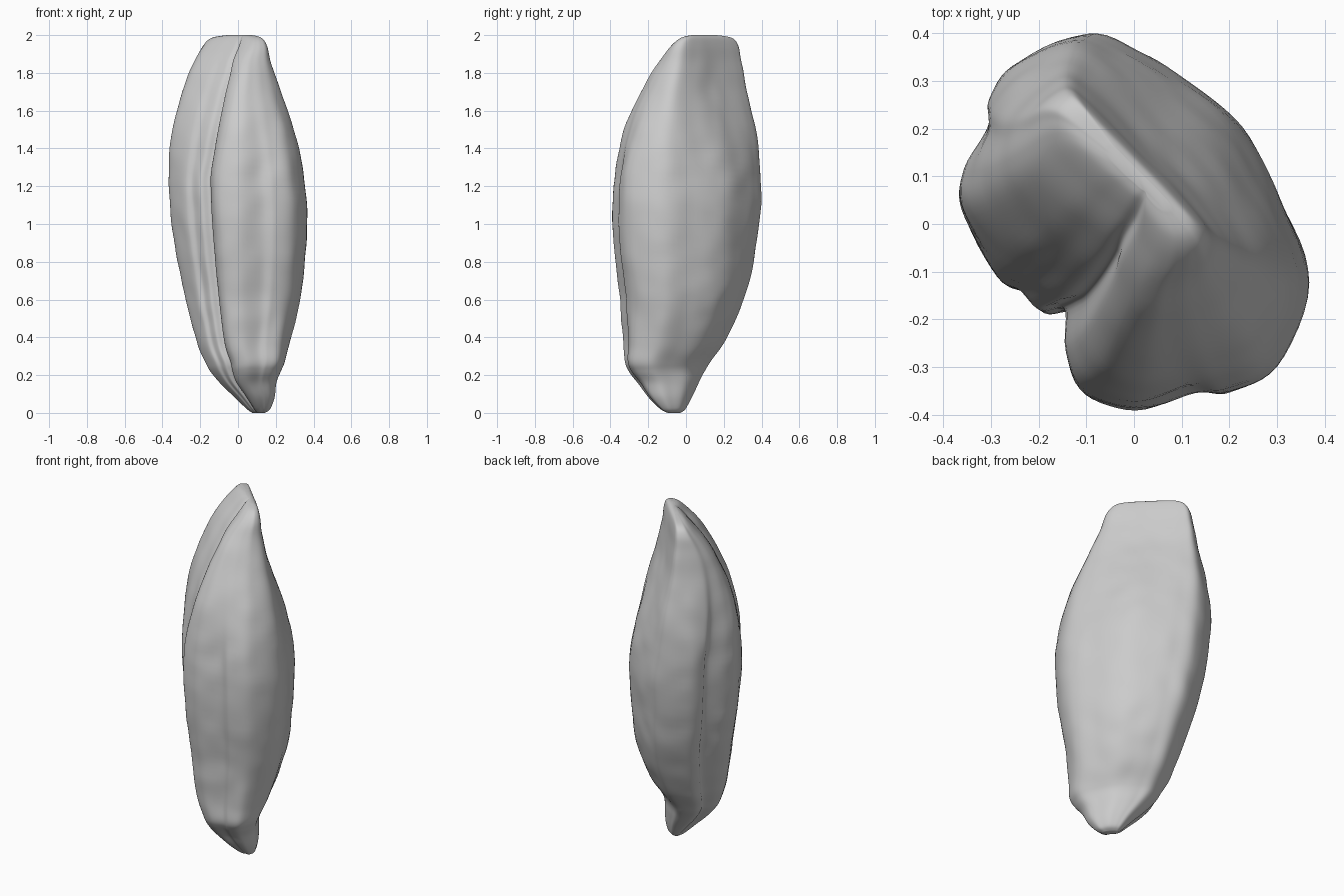
import bpy, bmesh, math
from mathutils import Vector, noise

# Remove the default cube
cube = bpy.data.objects.get("Cube")
if cube:
    bpy.data.objects.remove(cube, do_unlink=True)

# Husk colour
husk = bpy.data.materials.new("husk_grey")
husk.use_nodes = True
grey = (0.6, 0.6, 0.6, 1)
husk.diffuse_color = grey
husk.node_tree.nodes["Principled BSDF"].inputs["Base Color"].default_value = grey

# Cross-section along the thickness (u) and width (v) of the grain:
# the inner husk with its shallow furrow, then the outer husk wrapped round it
belly_section = [
    (-.23, .03), (-.265, -.01), (-.265, -.07), (-.28, -.13), (-.235, -.28),
    (-.165, -.335), (-.05, -.36),
    (-.02, -.4), (.06, -.417), (.21, -.36), (.26, -.255), (.287, -.14),
    (.3, .01), (.25, .18), (.17, .35), (0, .43), (-.11, .395), (-.16, .345),
    (-.275, .28), (-.325, .18), (-.295, .095)]

# Near the tip the inner husk is broader and the outer back squarer
tip_section = [
    (.22, .66), (.14, .6), (.1, .5), (.04, .38), (.04, .2), (.14, .1), (.3, .04),
    (.45, 0), (.72, 0), (.95, .03), (1, .12), (1, .3), (1, .5), (1, .72),
    (.92, .93), (.65, 1), (.4, .99), (.22, .96), (.08, .92), (0, .84), (.06, .72)]

# Height, then thickness range and width range, from the stem scar to the tip
levels = [
    (0, .01, .05, .08, .165), (.02, -.025, .075, .055, .2),
    (.08, -.09, .09, .005, .245), (.16, -.165, .095, -.065, .28),
    (.22, -.205, .1, -.115, .325), (.27, -.225, .12, -.145, .35),
    (.36, -.25, .175, -.2, .35), (.5, -.27, .235, -.255, .365),
    (.65, -.285, .275, -.31, .385), (.85, -.31, .295, -.365, .415),
    (1.1, -.325, .305, -.405, .425), (1.3, -.31, .275, -.415, .4),
    (1.5, -.26, .215, -.395, .34), (1.7, -.175, .15, -.355, .25),
    (1.85, -.09, .12, -.325, .18), (1.94, -.015, .11, -.305, .145),
    (1.985, .03, .1, -.26, .1), (2, .06, .085, -.15, .03)]


def spline(points, steps, closed):
    """Smooth curve through the points."""
    n = len(points)
    pick = (lambda i: points[i % n]) if closed else (lambda i: points[max(0, min(n - 1, i))])
    out = []
    for i in range(n if closed else n - 1):
        a, b, c, d = (Vector(pick(i + k)) for k in (-1, 0, 1, 2))
        for s in range(steps):
            t = s / steps
            out.append(b + (c - a) * (t / 2) + (a * 2 - b * 5 + c * 4 - d) * (t * t / 2)
                       + (b * 3 - a - c * 3 + d) * (t ** 3 / 2))
    return out if closed else out + [Vector(points[-1])]


def normalised(points):
    """Stretch an outline to fill the unit square."""
    lows = [min(p[k] for p in points) for k in (0, 1)]
    highs = [max(p[k] for p in points) for k in (0, 1)]
    return [Vector([(p[k] - lows[k]) / (highs[k] - lows[k]) for k in (0, 1)]) for p in points]


def loft(name, lower, upper, rows):
    """Skin the blended outlines through every row and wrinkle them gently."""
    bm = bmesh.new()
    rings = []
    for z, u0, u1, v0, v1 in rows:
        ring = []
        blend = max(0, min(1, (z - 1.25) / .55))
        for p, q in zip(lower, upper):
            a, b = p.lerp(q, blend)
            u, v = u0 + (u1 - u0) * a, v0 + (v1 - v0) * b
            x, y = (u + v) / math.sqrt(2), (u - v) / math.sqrt(2)
            ripple = noise.noise(Vector((x * 9, y * 9, z * 9)))
            fade = min(1, z * 4, (2 - z) * 4)
            push = Vector((x, y, 0)).normalized() * ripple * fade * .005
            ring.append(bm.verts.new((x + push.x, y + push.y, z)))
        rings.append(ring)
    count = len(lower)
    for low, high in zip(rings, rings[1:]):
        for i in range(count):
            j = (i + 1) % count
            bm.faces.new((low[i], low[j], high[j], high[i]))
    bm.faces.new(rings[0])
    bm.faces.new(rings[-1])
    bmesh.ops.recalc_face_normals(bm, faces=bm.faces)
    mesh = bpy.data.meshes.new(name)
    bm.to_mesh(mesh)
    bm.free()
    mesh.materials.append(husk)
    obj = bpy.data.objects.new(name, mesh)
    bpy.context.collection.objects.link(obj)
    return obj


# Whole grain
belly, tip = (normalised(spline(s, 6, True)) for s in (belly_section, tip_section))
grain = loft("grain_husk", belly, tip, spline(levels, 6, False))
bpy.context.view_layer.objects.active = grain
grain.select_set(True)
bpy.ops.object.shade_smooth_by_angle(angle=math.radians(50))
